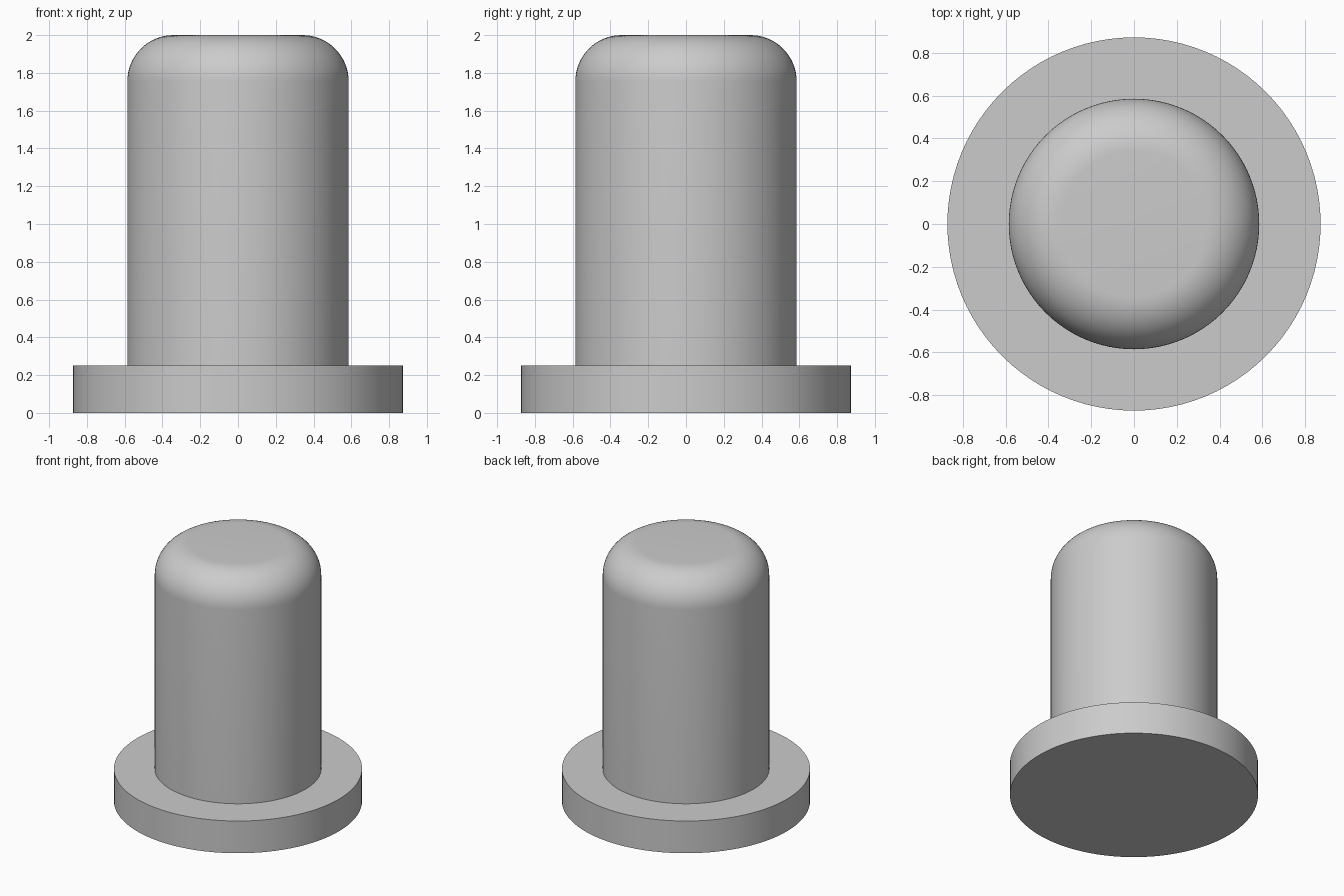
import bpy, bmesh
from math import sin, cos, pi, radians

default = bpy.data.objects.get("Cube")
if default:
    bpy.data.objects.remove(default, do_unlink=True)

SEGMENTS = 96

grey = bpy.data.materials.new("plain_grey")
grey.use_nodes = True
colour = (0.6, 0.6, 0.6, 1)
grey.diffuse_color = colour
grey.node_tree.nodes["Principled BSDF"].inputs["Base Color"].default_value = colour


def lathe(name, profile):
    """Spin an open (radius, height) profile about z, capping both ends."""
    bm = bmesh.new()
    rings = []
    for r, z in profile:
        angles = [2 * pi * i / SEGMENTS for i in range(SEGMENTS)]
        rings.append([bm.verts.new((r * cos(a), r * sin(a), z)) for a in angles])
    for low, high in zip(rings, rings[1:]):
        for i in range(SEGMENTS):
            j = (i + 1) % SEGMENTS
            bm.faces.new((low[i], low[j], high[j], high[i]))
    bm.faces.new(rings[0][::-1])
    bm.faces.new(rings[-1])
    mesh = bpy.data.meshes.new(name)
    bm.to_mesh(mesh)
    bm.free()
    mesh.materials.append(grey)
    obj = bpy.data.objects.new(name, mesh)
    bpy.context.collection.objects.link(obj)
    bpy.ops.object.select_all(action="DESELECT")
    obj.select_set(True)
    bpy.context.view_layer.objects.active = obj
    bpy.ops.object.shade_smooth_by_angle(angle=radians(30))
    return obj


# Flat disc at the foot, and the post with its rounded shoulder, as one turned body
flange_r, flange_top = 0.873, 0.25
post_r, top, fillet, steps = 0.586, 2.0, 0.245, 16
shoulder = [(post_r - fillet + fillet * cos(t), top - fillet + fillet * sin(t))
            for t in (pi / 2 * k / steps for k in range(steps + 1))]
lathe("flanged_post", [(flange_r, 0), (flange_r, flange_top), (post_r, flange_top)] + shoulder)
